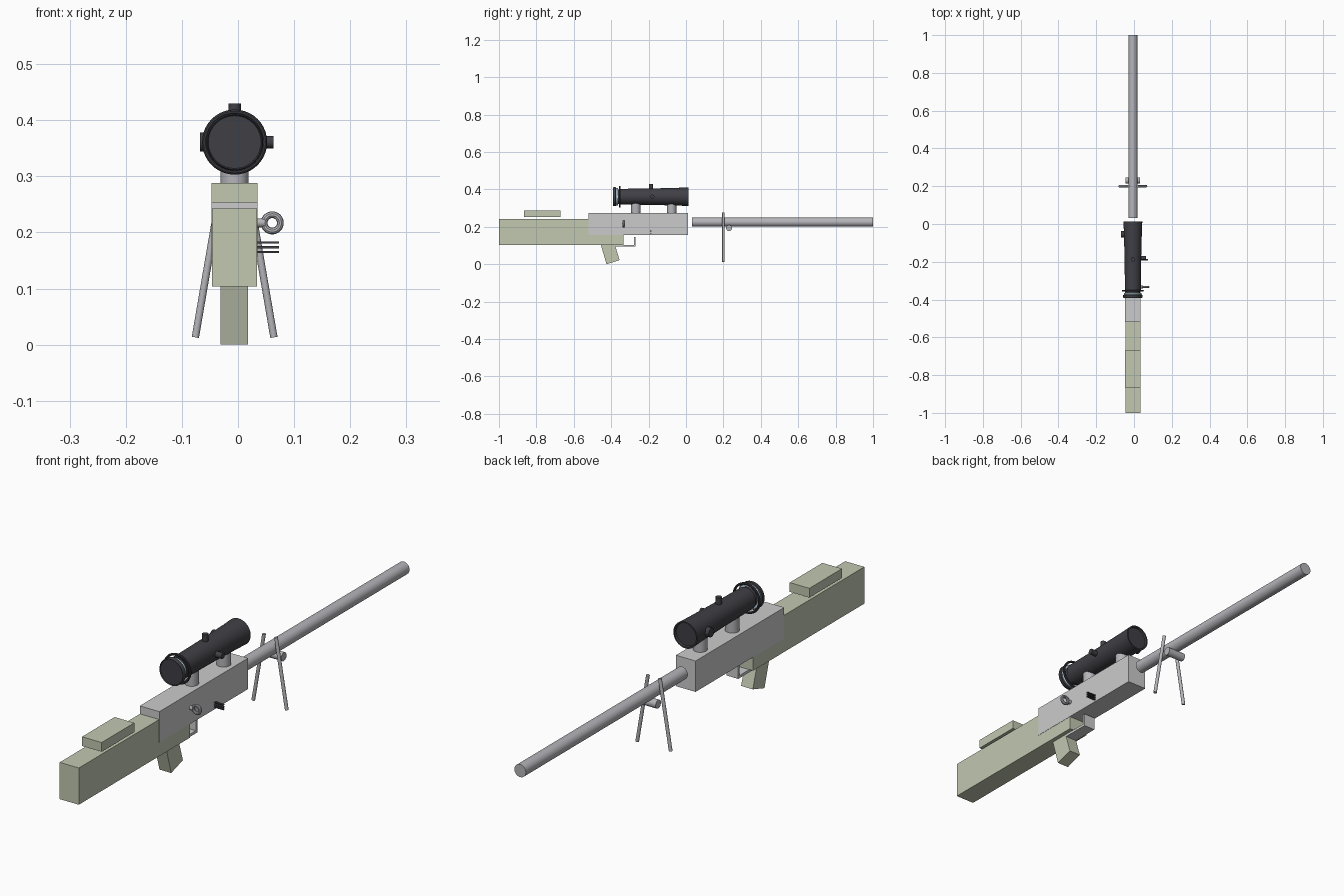
import bpy, bmesh, math
from mathutils import Vector

if "Cube" in bpy.data.objects:
    bpy.data.objects.remove(bpy.data.objects["Cube"])

CX = -0.006  # centre line of the body


def material(name, rgb):
    m = bpy.data.materials.new(name)
    m.diffuse_color = (*rgb, 1)
    m.use_nodes = True
    m.node_tree.nodes["Principled BSDF"].inputs["Base Color"].default_value = m.diffuse_color
    return m


OLIVE = material("olive", (0.54, 0.58, 0.44))
STEEL = material("steel", (0.46, 0.46, 0.49))
BLACK = material("black", (0.05, 0.05, 0.06))
GLASS = material("pale_blue", (0.55, 0.72, 0.85))


def finish(name, mat=None, smooth=False):
    ob = bpy.context.object
    ob.name = name
    if mat:
        ob.data.materials.append(mat)
    if smooth:
        bpy.ops.object.shade_smooth_by_angle(angle=math.radians(35))
    return ob


def box(name, x, y, z, mat=None):
    """Box from (min, max) pairs on each axis."""
    bpy.ops.mesh.primitive_cube_add(size=1, location=[sum(p) / 2 for p in (x, y, z)])
    bpy.context.object.scale = [p[1] - p[0] for p in (x, y, z)]
    return finish(name, mat)


def rod(name, a, b, r, mat=None, sides=32):
    """Cylinder between two points."""
    a, b = Vector(a), Vector(b)
    d = b - a
    bpy.ops.mesh.primitive_cylinder_add(vertices=sides, radius=r, depth=d.length,
                                        location=(a + b) / 2)
    ob = bpy.context.object
    ob.rotation_mode = 'QUATERNION'
    ob.rotation_quaternion = d.to_track_quat('Z', 'Y')
    return finish(name, mat, True)


def ring(name, loc, major, minor, mat=None):
    """Torus whose axis runs along y."""
    bpy.ops.mesh.primitive_torus_add(location=loc, rotation=(math.pi / 2, 0, 0),
                                     major_radius=major, minor_radius=minor,
                                     major_segments=40, minor_segments=10)
    return finish(name, mat, True)


def mesh_object(name, bm, mat):
    bmesh.ops.recalc_face_normals(bm, faces=bm.faces)
    me = bpy.data.meshes.new(name)
    bm.to_mesh(me)
    bm.free()
    ob = bpy.data.objects.new(name, me)
    bpy.context.collection.objects.link(ob)
    bpy.ops.object.select_all(action='DESELECT')
    ob.select_set(True)
    bpy.context.view_layer.objects.active = ob
    return ob


def lathe(name, profile, z, mat):
    """Revolve (y, radius) points around the y axis through (CX, z)."""
    bm = bmesh.new()
    vs = [bm.verts.new((CX + r, y, z)) for y, r in profile]
    es = [bm.edges.new(p) for p in zip(vs, vs[1:])]
    bmesh.ops.spin(bm, geom=vs + es, cent=(CX, 0, z), axis=(0, 1, 0),
                   angle=2 * math.pi, steps=40)
    bmesh.ops.remove_doubles(bm, verts=bm.verts, dist=1e-5)
    mesh_object(name, bm, mat)
    return finish(name, mat, True)


def extrude_side(name, outline, x, mat=None):
    """Extrude a (y, z) outline across x."""
    bm = bmesh.new()
    f = bm.faces.new([bm.verts.new((x[0], y, z)) for y, z in outline])
    new = bmesh.ops.extrude_face_region(bm, geom=[f])["geom"]
    bmesh.ops.translate(bm, vec=(x[1] - x[0], 0, 0),
                        verts=[v for v in new if isinstance(v, bmesh.types.BMVert)])
    mesh_object(name, bm, mat)
    return finish(name, mat)


# Stock, cheek rest and grip
box("stock", (-0.046, 0.034), (-1.0, -0.335), (0.104, 0.243), OLIVE)
box("cheek_rest", (-0.047, 0.035), (-0.865, -0.67), (0.253, 0.288), OLIVE)
extrude_side("grip", [(-0.425, 0.0), (-0.355, 0.022), (-0.382, 0.11), (-0.457, 0.11)],
             (-0.031, 0.018), OLIVE)

# Receiver, barrel and trigger guard
box("receiver", (-0.047, 0.035), (-0.52, 0.01), (0.156, 0.273))
rod("barrel", (CX, 0.032, 0.225), (CX, 1.0, 0.225), 0.024, STEEL)
extrude_side("trigger_guard", [(-0.38, 0.094), (-0.269, 0.094), (-0.269, 0.145),
                               (-0.278, 0.145), (-0.278, 0.104), (-0.38, 0.104)],
             (-0.03, 0.018))

# Side handle with ring, and side vents
rod("handle_shaft", (0.02, -0.333, 0.217), (0.048, -0.333, 0.217), 0.008, STEEL, 16)
ring("handle_ring", (0.061, -0.333, 0.217), 0.0145, 0.006, STEEL)
for i in range(3):
    z = 0.165 + i * 0.0085
    box(f"side_vent_{i + 1}", (0.03, 0.073), (-0.192, -0.184), (z - 0.002, z + 0.002), BLACK)

# Scope mounts
for label, y in (("rear", -0.268), ("front", -0.077)):
    rod(f"{label}_scope_mount", (CX, y, 0.265), (CX, y, 0.33), 0.025, STEEL)

# Scope tube, eyepiece and rings
SZ = 0.361
lathe("scope_tube", [(-0.35, 0), (-0.35, 0.042), (-0.18, 0.044), (-0.03, 0.048),
                     (0.013, 0.05), (0.013, 0.045), (0.006, 0.043), (0.006, 0)], SZ, BLACK)
lathe("eyepiece", [(-0.387, 0), (-0.387, 0.047), (-0.391, 0.049), (-0.388, 0.051),
                   (-0.376, 0.051), (-0.374, 0.047), (-0.374, 0)], SZ, BLACK)
rod("eyepiece_lens", (CX, -0.375, SZ), (CX, -0.364, SZ), 0.046, GLASS, 40)
rod("eyepiece_neck", (CX, -0.366, SZ), (CX, -0.345, SZ), 0.038, BLACK, 40)
ring("scope_ring", (CX, -0.354, SZ), 0.0535, 0.0045, BLACK)

# Scope adjustment knobs
rod("top_knob", (CX, -0.187, SZ + 0.03), (CX, -0.187, 0.43), 0.011, BLACK, 24)
rod("right_knob", (CX + 0.03, -0.18, SZ), (0.063, -0.18, SZ), 0.011, BLACK, 24)
rod("left_knob", (CX - 0.03, -0.055, SZ), (-0.068, -0.055, SZ), 0.017, BLACK, 24)

# Bipod legs and hinge
for label, s in (("left", -1), ("right", 1)):
    rod(f"{label}_bipod_leg", (CX + s * 0.07, 0.2, 0.013), (CX + s * 0.025, 0.2, 0.275),
        0.0065, STEEL, 16)
rod("bipod_hinge", (-0.045, 0.23, 0.193), (0.031, 0.23, 0.193), 0.016, STEEL, 24)
